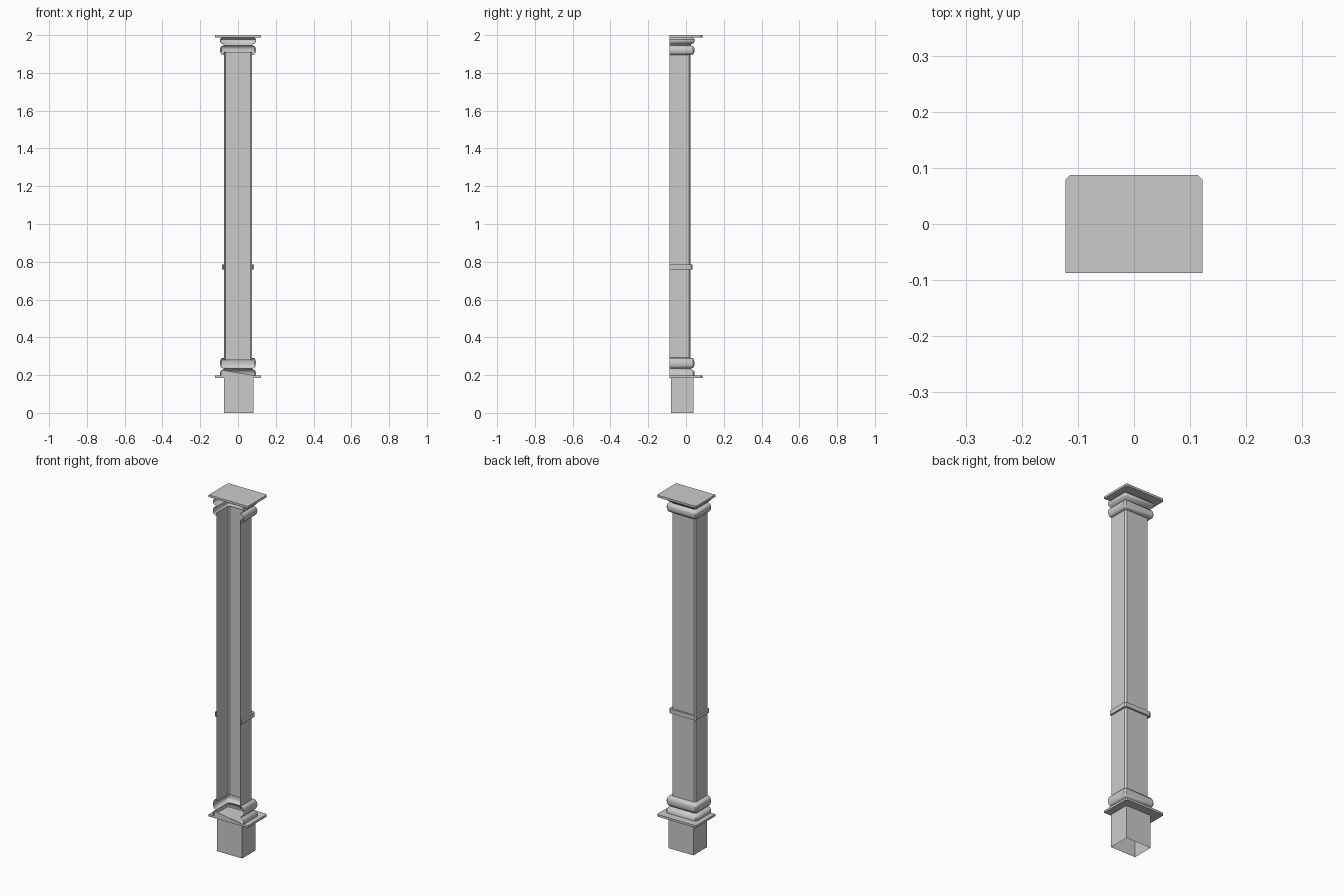
import bpy, bmesh, math

cube = bpy.data.objects.get("Cube")
if cube:
    bpy.data.objects.remove(cube)

stone = bpy.data.materials.new("grey stone")
stone.use_nodes = True
stone.diffuse_color = (0.6, 0.6, 0.6, 1)
stone.node_tree.nodes["Principled BSDF"].inputs["Base Color"].default_value = (0.6, 0.6, 0.6, 1)

FRONT = -0.087
SHAFT_X, SHAFT_BACK = 0.074, 0.024


def finish(name, bm, smooth=False):
    mesh = bpy.data.meshes.new(name)
    bm.to_mesh(mesh)
    bm.free()
    mesh.materials.append(stone)
    obj = bpy.data.objects.new(name, mesh)
    bpy.context.collection.objects.link(obj)
    if smooth:
        bpy.ops.object.select_all(action="DESELECT")
        obj.select_set(True)
        bpy.context.view_layer.objects.active = obj
        bpy.ops.object.shade_smooth_by_angle(angle=math.radians(40))
    return obj


def outline(half, back, cut):
    """U-shaped plan, open at the front, with cut rear corners."""
    right = [(half, FRONT), (half, back - cut), (half - cut, back)]
    return right + [(-x, y) for x, y in reversed(right)]


def shell(name, profile, cut=0.008):
    """Open-fronted skin through rows of (overhang, height)."""
    bm = bmesh.new()
    rows = [[bm.verts.new((x, y, z)) for x, y in
             outline(SHAFT_X + out, SHAFT_BACK + out, cut)] for out, z in profile]
    for low, high in zip(rows, rows[1:]):
        for i in range(len(low) - 1):
            bm.faces.new((low[i], low[i + 1], high[i + 1], high[i]))
    return finish(name, bm, True)


def plate(name, bottom, top):
    """Thin closed slab with cut rear corners."""
    bm = bmesh.new()
    face = bm.faces.new([bm.verts.new((x, y, bottom)) for x, y in outline(0.122, 0.087, 0.008)])
    new = bmesh.ops.extrude_face_region(bm, geom=[face])["geom"]
    bmesh.ops.translate(bm, vec=(0, 0, top - bottom),
                        verts=[v for v in new if isinstance(v, bmesh.types.BMVert)])
    bmesh.ops.recalc_face_normals(bm, faces=bm.faces)
    return finish(name, bm)


def torus(low, high, out, inner=0.0, steps=8):
    """Rounded bulge as profile points."""
    return [(inner + (out - inner) * math.sin(math.pi * i / steps) ** 0.6,
             low + (high - low) * (1 - math.cos(math.pi * i / steps)) / 2)
            for i in range(steps + 1)]


# Plinth block, open underneath
bm = bmesh.new()
bmesh.ops.create_cube(bm, size=1)
for v in bm.verts:
    v.co = (0.004 + v.co.x * 0.156, -0.02 + v.co.y * 0.12, 0.093 + v.co.z * 0.186)
bm.faces.ensure_lookup_table()
bmesh.ops.delete(bm, geom=[f for f in bm.faces if f.normal.z < -0.5], context="FACES_ONLY")
finish("plinth", bm)

# Slabs at the foot and the head
plate("base_plate", 0.186, 0.198)
plate("top_plate", 1.988, 2.0)

# Shaft and its narrow band
shell("shaft", [(0, 0.28), (0, 1.91)])
shell("band", [(0, 0.76), (0.01, 0.76), (0.01, 0.785), (0, 0.785)])

# Stacked rounded mouldings
shell("base_moulding", [(0.021, 0.198), (0.021, 0.216), (0.015, 0.225), (0.004, 0.23)]
      + torus(0.235, 0.292, 0.021))
shell("capital_moulding", torus(1.895, 1.945, 0.021)
      + [(0.004, 1.952), (0.016, 1.957), (0.021, 1.966), (0.021, 1.978),
         (0.014, 1.985), (0.012, 1.988)])

# Triangular infill in the open front of the base
bm = bmesh.new()
bm.faces.new([bm.verts.new((x, FRONT, z)) for x, z in
              ((-0.09, 0.198), (0.09, 0.198), (-0.09, 0.228))])
finish("base_infill", bm)
